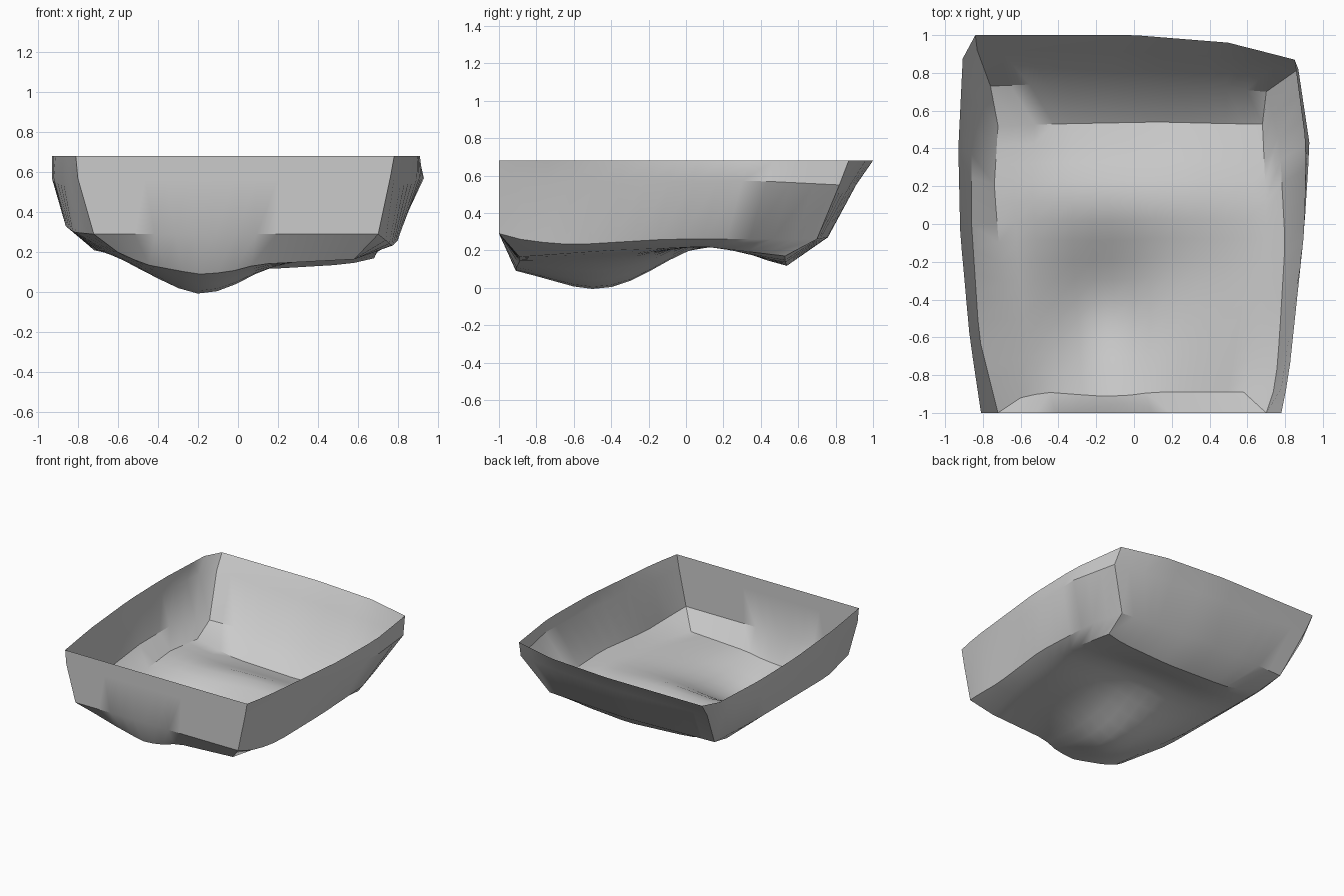
import bpy, bmesh, math
from mathutils import Vector

cube = bpy.data.objects.get("Cube")
if cube:
    bpy.data.objects.remove(cube, do_unlink=True)

SEGMENTS = 14  # per side of each loop

grey = bpy.data.materials.new("plain grey")
grey.use_nodes = True
colour = (0.6, 0.6, 0.6, 1)
grey.diffuse_color = colour
grey.node_tree.nodes["Principled BSDF"].inputs["Base Color"].default_value = colour


def resample(points, count):
    """Evenly spaced points along a polyline."""
    points = [Vector(p) for p in points]
    lengths = [(b - a).length for a, b in zip(points, points[1:])]
    total = sum(lengths)
    result = []
    for i in range(count + 1):
        distance, k = total * i / count, 0
        while k < len(lengths) - 1 and distance > lengths[k]:
            distance -= lengths[k]
            k += 1
        result.append(points[k].lerp(points[k + 1], min(1, distance / lengths[k])))
    return result


def make_loop(front, left, back, right):
    """Each side starts at its own corner and ends at the next side's corner."""
    sides = [front, left, back, right]
    return [resample(side + [sides[(i + 1) % len(sides)][0]], SEGMENTS)
            for i, side in enumerate(sides)]


def at_height(z, *points):
    return [(x, y, z) for x, y in points]


# Open top edge
rim = make_loop(
    at_height(.68, (-.81, -1), (0, -1)),
    at_height(.68, (.78, -1), (.82, -.8), (.9, -.05), (.91, .42)),
    at_height(.68, (.85, .87), (.5, .96), (0, 1)),
    at_height(.68, (-.84, 1), (-.905, .91), (-.93, .4), (-.92, -.05), (-.87, -.6)))

# Widest line of the walls
bulge = make_loop(
    at_height(.57, (-.8, -1), (0, -1)),
    at_height(.57, (.76, -1), (.82, -.6), (.9, -.05), (.93, .42)),
    at_height(.55, (.87, .82), (.5, .88), (0, .91)),
    at_height(.57, (-.83, .92), (-.9, .8), (-.93, .4), (-.92, -.05), (-.86, -.6)))

# Foot of the walls
wall_foot = make_loop(
    [(-.72, -1, .29), (0, -1, .29)],
    [(.7, -1, .29), (.75, -.85, .25), (.77, -.6, .23), (.8, -.1, .26), (.77, .45, .26)],
    [(.7, .7, .26), (0, .76, .27)],
    [(-.76, .73, .27), (-.86, .4, .33), (-.86, 0, .33), (-.82, -.6, .3)])

# Outline of the sagging floor
floor_edge = make_loop(
    [(-.6, -.92, .2), (-.47, -.89, .14), (-.2, -.91, .09), (-.05, -.91, .1), (.1, -.89, .14)],
    [(.58, -.89, .165), (.68, -.4, .2), (.7, .1, .22)],
    [(.68, .53, .17), (.55, .53, .14), (.13, .54, .115), (-.4, .53, .14)],
    [(-.72, .52, .21), (-.74, .2, .23), (-.7, -.3, .21)])


def bell(p, x, y, wide, long):
    return math.exp(-((p.x - x) / wide) ** 2 / 2 - ((p.y - y) / long) ** 2 / 2)


def floor_point(i, j):
    """Patch spanned by the floor outline, with a pouch in front and a hump behind."""
    front, left, back, right = floor_edge
    n = SEGMENTS
    u, v = i / n, j / n
    f, b, l, r = front[i], back[n - i], left[j], right[n - j]
    corners = front[0].lerp(front[n], u).lerp(back[n].lerp(back[0], u), v)
    p = f.lerp(b, v) + r.lerp(l, u) - corners
    mask = math.sqrt(max(0, 16 * u * (1 - u) * v * (1 - v)))
    p.z += mask * (.1 * bell(p, -.05, .15, .5, .2) - .14 * bell(p, -.2, -.5, .22, .25))
    return p


bm = bmesh.new()

# Floor
grid = [[bm.verts.new(floor_point(i, j)) for i in range(SEGMENTS + 1)]
        for j in range(SEGMENTS + 1)]
for low, high in zip(grid, grid[1:]):
    for i in range(SEGMENTS):
        bm.faces.new((low[i], high[i], high[i + 1], low[i + 1]))

# Walls
previous = (grid[0][:-1] + [row[-1] for row in grid[:-1]]
            + grid[-1][:0:-1] + [row[0] for row in grid[:0:-1]])
for loop in (wall_foot, bulge, rim):
    current = [bm.verts.new(p) for side in loop for p in side[:-1]]
    count = len(current)
    for i in range(count):
        k = (i + 1) % count
        bm.faces.new((previous[i], previous[k], current[k], current[i]))
    previous = current

bmesh.ops.recalc_face_normals(bm, faces=bm.faces)
if sum(f.normal.z * f.calc_area() for f in bm.faces) > 0:
    bmesh.ops.reverse_faces(bm, faces=bm.faces)

# Thin open tray
mesh = bpy.data.meshes.new("tray_shell")
bm.to_mesh(mesh)
bm.free()
mesh.materials.append(grey)
tray = bpy.data.objects.new("tray_shell", mesh)
bpy.context.collection.objects.link(tray)
bpy.ops.object.select_all(action="DESELECT")
tray.select_set(True)
bpy.context.view_layer.objects.active = tray
bpy.ops.object.shade_smooth_by_angle(angle=math.radians(32))
